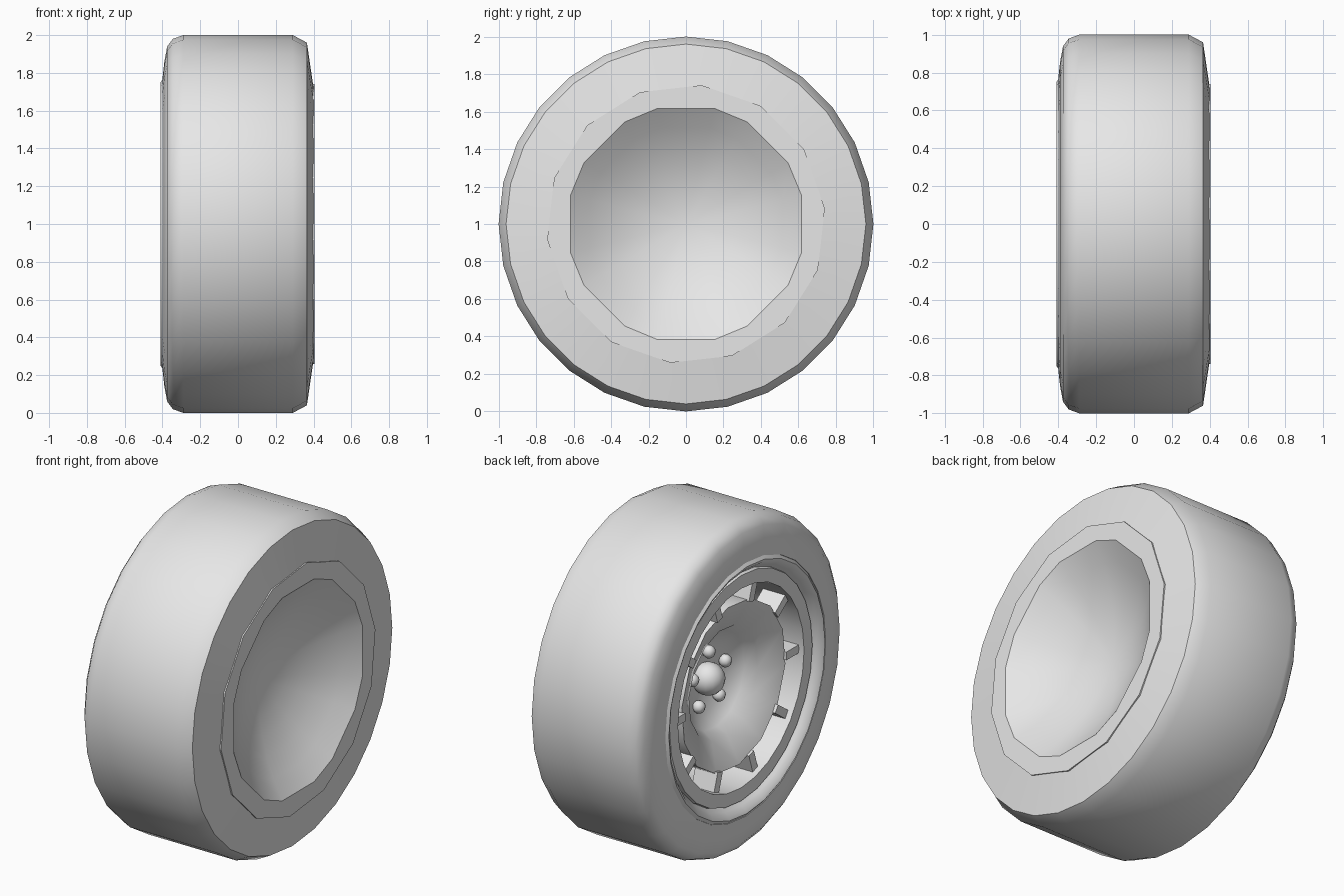
import bpy, bmesh
from math import sin, cos, pi, radians
from mathutils import Matrix

cube = bpy.data.objects.get("Cube")
if cube:
    bpy.data.objects.remove(cube)

grey = bpy.data.materials.new("plain_grey")
grey.use_nodes = True
colour = (0.8, 0.8, 0.8, 1)
grey.diffuse_color = colour
grey.node_tree.nodes["Principled BSDF"].inputs["Base Color"].default_value = colour


def finish(bm, name, smooth=35):
    mesh = bpy.data.meshes.new(name)
    bm.to_mesh(mesh)
    bm.free()
    mesh.materials.append(grey)
    ob = bpy.data.objects.new(name, mesh)
    ob.location.z = 1
    bpy.context.collection.objects.link(ob)
    bpy.ops.object.select_all(action="DESELECT")
    ob.select_set(True)
    bpy.context.view_layer.objects.active = ob
    if smooth:
        bpy.ops.object.shade_smooth_by_angle(angle=radians(smooth))
    return ob


def ring_angles(n, offset=0):
    return [2 * pi * i / n + offset for i in range(n)]


def lathe(name, profile, angles, closed=False, smooth=35):
    """Revolve (x, radius) points about the axle."""
    bm = bmesh.new()
    rows = [[bm.verts.new((x, r * cos(a), r * sin(a))) for a in angles] for x, r in profile]
    n = len(angles)
    pairs = list(zip(rows, rows[1:]))
    if closed:
        pairs.append((rows[-1], rows[0]))
    for p, q in pairs:
        for j in range(n):
            k = (j + 1) % n
            bm.faces.new((p[j], q[j], q[k], p[k]))
    bmesh.ops.remove_doubles(bm, verts=bm.verts, dist=0.0005)
    return finish(bm, name, smooth)


fine = ring_angles(28)
coarse = ring_angles(14, pi / 28)

# Tyre: rounded outer shoulder, crisp chamfer on the inner side
lathe("tyre", [(0.365, 0.96), (0.29, 1), (-0.29, 1), (-0.345, 0.98), (-0.375, 0.94),
               (-0.39, 0.86), (-0.40, 0.77), (-0.3, 0.74), (0.3, 0.72), (0.4, 0.72)],
      fine, True, 40)

# Rim: rolled lip, flat ring and open barrel
lathe("rim", [(-0.3, 0.77), (-0.395, 0.77), (-0.41, 0.75), (-0.40, 0.73), (-0.375, 0.71),
              (-0.35, 0.69), (-0.37, 0.685), (-0.37, 0.605), (0.34, 0.605), (0.34, 0.7)],
      fine, True)

# Shallow bowl closing the inner side
bowl_angles = [radians(45 * k + s * 14) for k in range(8) for s in (-1, 1)]
steps = 6
bowl = [(0.155 + 0.25 * (i / steps) ** 2, 0.635 * i / steps) for i in range(steps + 1)]
lathe("inner_bowl", bowl, bowl_angles, smooth=60)

# Flat flange between the bowl edge and the tyre
bm = bmesh.new()
for radius, angles in ((0.745, coarse), (0.635, bowl_angles)):
    loop = [bm.verts.new((0.405, radius * cos(a), radius * sin(a))) for a in angles]
    for a, b in zip(loop, loop[1:] + loop[:1]):
        bm.edges.new((a, b))
bmesh.ops.triangle_fill(bm, use_beauty=True, edges=bm.edges[:], normal=(1, 0, 0))
finish(bm, "inner_flange", 0)
lathe("flange_edge", [(0.405, 0.745), (0.35, 0.745)], coarse, smooth=0)

# Hub plate with its dished middle
lathe("hub_plate", [(-0.17, 0.5), (-0.32, 0.5), (-0.25, 0.33), (-0.19, 0.29),
                    (-0.14, 0.2), (-0.11, 0.1), (-0.10, 0)], coarse, smooth=40)

# Spokes bridging hub plate and rim
bm = bmesh.new()
for a in ring_angles(10):
    bmesh.ops.create_cube(bm, size=1, matrix=Matrix.Rotation(a, 4, "X")
                          @ Matrix.Translation((-0.26, 0.55, 0))
                          @ Matrix.Diagonal((0.15, 0.13, 0.05, 1)))
finish(bm, "spokes", 0)

# Hub cap and wheel nuts
bm = bmesh.new()
bmesh.ops.create_uvsphere(bm, u_segments=14, v_segments=10, radius=0.095,
                          matrix=Matrix.Translation((-0.15, 0, 0)))
finish(bm, "hub_cap", 60)
bm = bmesh.new()
for a in ring_angles(5, pi / 2):
    bmesh.ops.create_uvsphere(bm, u_segments=8, v_segments=6, radius=0.038,
                              matrix=Matrix.Translation((-0.155, 0.165 * cos(a), 0.165 * sin(a))))
finish(bm, "wheel_nuts", 60)
